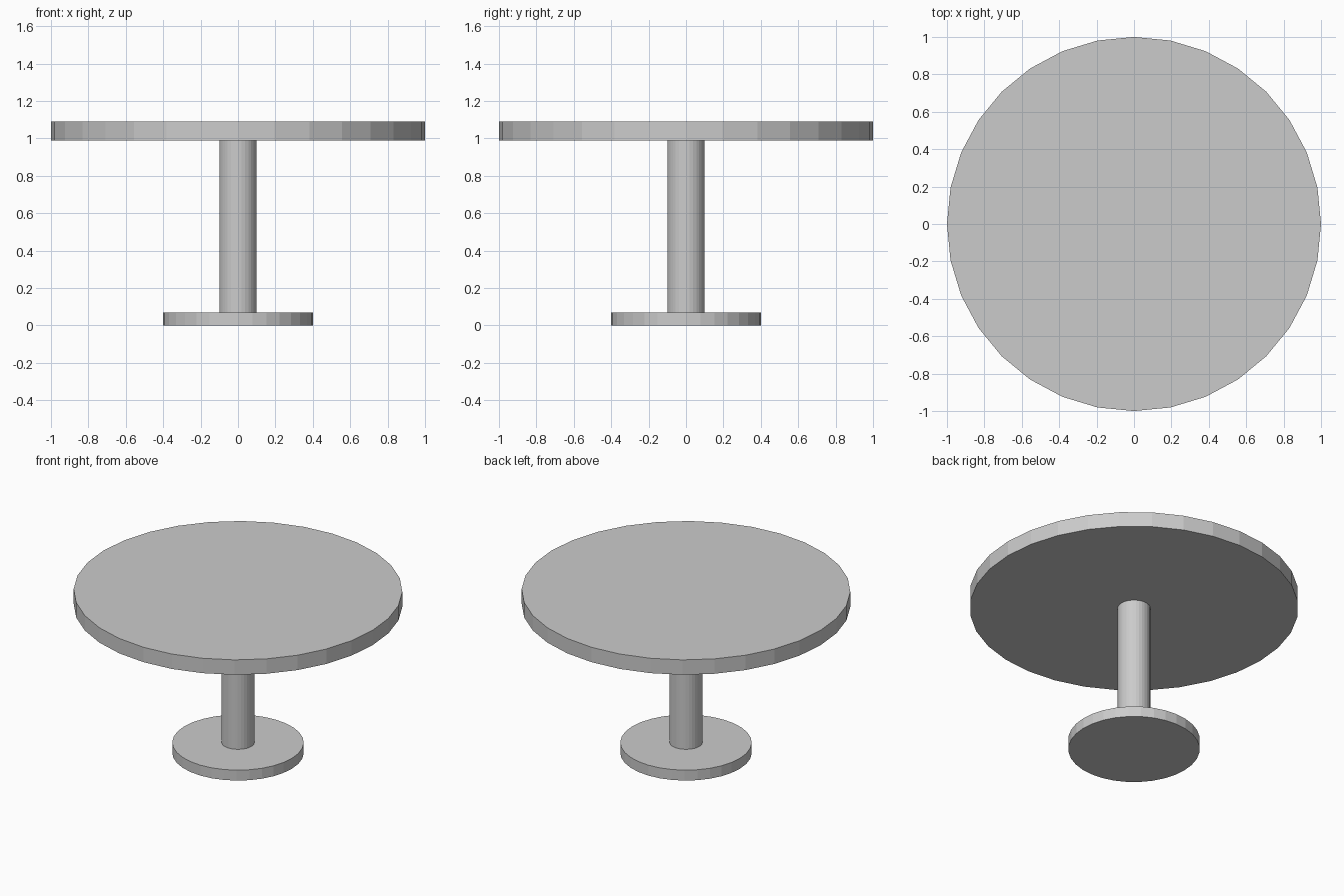
import bpy

if "Cube" in bpy.data.objects:
    bpy.data.objects.remove(bpy.data.objects["Cube"])


def disc(name, radius, z0, z1, sides=32):
    """Flat-shaded upright cylinder spanning z0..z1."""
    bpy.ops.mesh.primitive_cylinder_add(
        vertices=sides, radius=radius, depth=z1 - z0,
        location=(0, 0, (z0 + z1) / 2))
    bpy.context.object.name = name


BASE_TOP, TOP_UNDERSIDE, TOP_SURFACE = 0.07, 0.99, 1.09

# Round foot, central column and tabletop
disc("base", 0.4, 0.0, BASE_TOP)
disc("column", 0.1, BASE_TOP, TOP_UNDERSIDE)
disc("tabletop", 1.0, TOP_UNDERSIDE, TOP_SURFACE)
